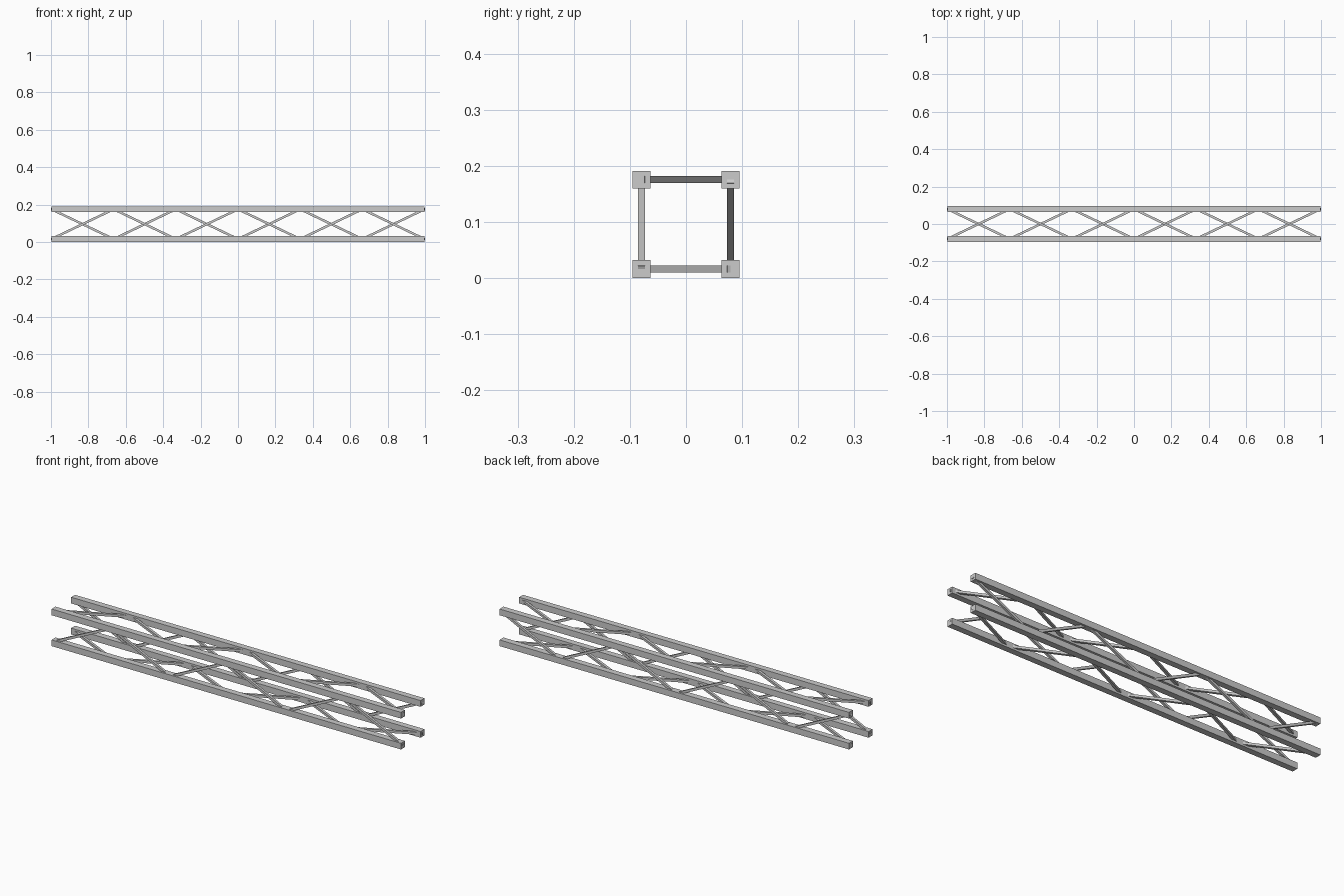
import bpy
from mathutils import Vector

if "Cube" in bpy.data.objects:
    bpy.data.objects.remove(bpy.data.objects["Cube"])

HALF = 0.9973      # half chord length
CHORD = 0.032      # chord width
BAR = 0.0125       # brace width
OFF = 0.0797       # chord centre offset from truss axis
ZC = OFF + CHORD / 2
BAYS = 6


def bar(name, a, b, width):
    """Square bar running from point a to point b."""
    a, b = Vector(a), Vector(b)
    d = (b - a).normalized()
    # keep two bar faces parallel to the truss face the bar lies in
    side = Vector((0, 1, 0)) if abs(d.y) < 1e-4 else Vector((0, 0, 1))
    s = side * width / 2
    t = d.cross(side).normalized() * width / 2
    ring = [s + t, t - s, -s - t, s - t]
    verts = [a + r for r in ring] + [b + r for r in ring]
    faces = [(3, 2, 1, 0), (4, 5, 6, 7)]
    faces += [(i, (i + 1) % 4, (i + 1) % 4 + 4, i + 4) for i in range(4)]
    mesh = bpy.data.meshes.new(name)
    mesh.from_pydata(verts, [], faces)
    # outward normals
    import bmesh
    bm = bmesh.new()
    bm.from_mesh(mesh)
    bmesh.ops.recalc_face_normals(bm, faces=bm.faces)
    bm.to_mesh(mesh)
    bm.free()
    obj = bpy.data.objects.new(name, mesh)
    bpy.context.collection.objects.link(obj)


# Four long corner chords
for yn, y in (("front", -OFF), ("back", OFF)):
    for zn, z in (("lower", -OFF), ("upper", OFF)):
        bar(f"{yn}_{zn}_chord", (-HALF, y, ZC + z), (HALF, y, ZC + z), CHORD)

# Zigzag braces: each side runs between its end chord and the opposite chord
sides = {
    "front": ((-OFF, -OFF), (-OFF, OFF)),
    "back": ((OFF, OFF), (OFF, -OFF)),
    "top": ((-OFF, OFF), (OFF, OFF)),
    "bottom": ((OFF, -OFF), (-OFF, -OFF)),
}
step = 2 * HALF / BAYS
for name, ends in sides.items():
    pts = [(-HALF + i * step, ends[i % 2][0], ZC + ends[i % 2][1])
           for i in range(BAYS + 1)]
    for i in range(BAYS):
        bar(f"{name}_brace_{i + 1}", pts[i], pts[i + 1], BAR)
